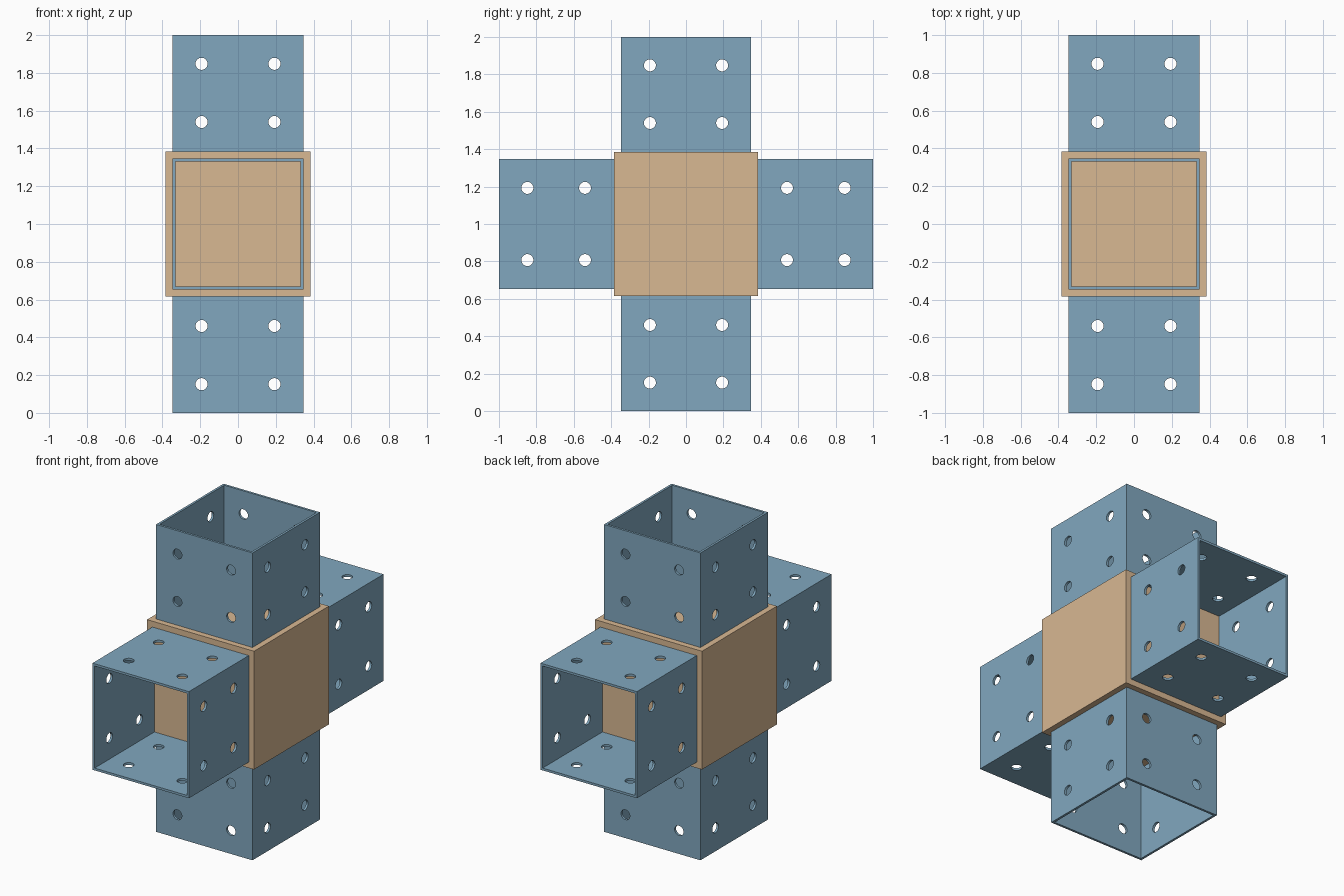
import bpy, bmesh
from math import pi, radians
from mathutils import Matrix, Vector

if "Cube" in bpy.data.objects:
    bpy.data.objects.remove(bpy.data.objects["Cube"])

HUB, OUT, INN, REACH = 0.385, 0.347, 0.332, 1.0
HOLE_R, HOLE_X, HOLE_Z = 0.032, 0.193, (0.54, 0.848)


def material(name, color):
    m = bpy.data.materials.new(name)
    m.diffuse_color = color
    m.use_nodes = True
    m.node_tree.nodes["Principled BSDF"].inputs["Base Color"].default_value = m.diffuse_color
    return m


def new_object(name, bm, mat=None):
    mesh = bpy.data.meshes.new(name)
    bm.to_mesh(mesh)
    bm.free()
    ob = bpy.data.objects.new(name, mesh)
    bpy.context.collection.objects.link(ob)
    if mat:
        mesh.materials.append(mat)
    return ob


blue = material("tube_blue", (0.22, 0.39, 0.52, 1))
tan = material("hub_tan", (0.69, 0.48, 0.29, 1))

# Solid central hub
bm = bmesh.new()
bmesh.ops.create_cube(bm, size=2 * HUB)
hub = new_object("hub", bm, tan)
hub.location.z = 1

# Square socket tube pointing up from the hub: four rings of corners joined in a loop
bm = bmesh.new()
corners = ((1, 1), (-1, 1), (-1, -1), (1, -1))
rings = [[bm.verts.new((x * r, y * r, z)) for x, y in corners]
         for r, z in ((OUT, HUB), (OUT, REACH), (INN, REACH), (INN, HUB))]
for a, b in zip(rings, rings[1:] + rings[:1]):
    for i in range(4):
        j = (i + 1) % 4
        bm.faces.new((a[i], a[j], b[j], b[i]))
bmesh.ops.recalc_face_normals(bm, faces=bm.faces)
socket = new_object("upper_socket", bm, blue)


# Screw holes: one set of round cutters through each pair of walls
def drill_set(name, along_y):
    bm = bmesh.new()
    for x in (-HOLE_X, HOLE_X):
        for z in HOLE_Z:
            turn = Matrix.Rotation(pi / 2, 4, 'X')
            place = Matrix.Translation(Vector((x, 0, z))) @ turn
            if not along_y:
                place = Matrix.Rotation(pi / 2, 4, 'Z') @ place
            bmesh.ops.create_cone(bm, cap_ends=True, segments=32, radius1=HOLE_R,
                                  radius2=HOLE_R, depth=1, matrix=place)
    cutter = new_object(name, bm)
    cutter.hide_render = True
    return cutter


bpy.context.view_layer.objects.active = socket
socket.select_set(True)
for name, along_y in (("drill_y", True), ("drill_x", False)):
    cutter = drill_set(name, along_y)
    mod = socket.modifiers.new(name, 'BOOLEAN')
    mod.operation, mod.solver, mod.object = 'DIFFERENCE', 'EXACT', cutter
    bpy.ops.object.modifier_apply(modifier=mod.name)
    bpy.data.objects.remove(cutter)
bpy.ops.object.shade_smooth_by_angle(angle=radians(30))
socket.location.z = 1

# Remaining three sockets, turned about the hub
for name, turn in (("front_socket", 90), ("lower_socket", 180), ("back_socket", 270)):
    ob = socket.copy()
    ob.name = name
    ob.rotation_euler.x = radians(turn)
    bpy.context.collection.objects.link(ob)
